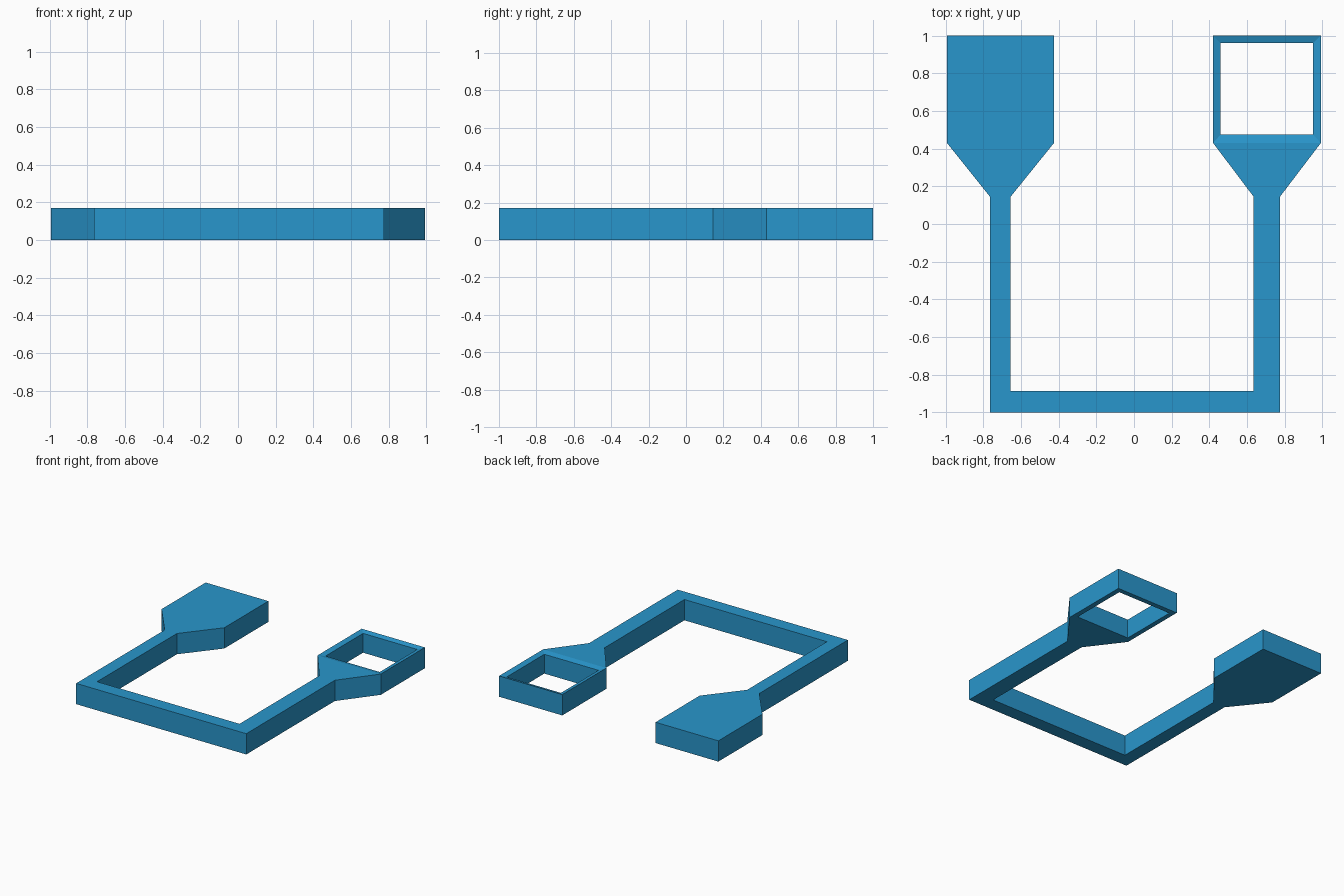
import bpy
import bmesh

if "Cube" in bpy.data.objects:
    bpy.data.objects.remove(bpy.data.objects["Cube"])

H = 0.17      # thickness
DISH = 0.012  # slight inward slope of the window rim

blue = bpy.data.materials.new("blue")
blue.diffuse_color = (0.022, 0.305, 0.604, 1.0)
blue.use_nodes = True
blue.node_tree.nodes["Principled BSDF"].inputs["Base Color"].default_value = blue.diffuse_color


def square(x0, x1, y0, y1, z):
    return [(x0, y0, z), (x1, y0, z), (x1, y1, z), (x0, y1, z)]


bm = bmesh.new()


def ring(points):
    return [bm.verts.new(p) for p in points]


def bridge(a, b):
    n = len(a)
    for i in range(n):
        bm.faces.new((a[i], a[(i + 1) % n], b[(i + 1) % n], b[i]))


# U-shaped band with the solid paddle and both tapered necks
outline = [(-0.765, -1), (0.775, -1), (0.775, 0.145), (0.992, 0.43),
           (0.42, 0.43), (0.635, 0.145), (0.635, -0.887), (-0.655, -0.887),
           (-0.655, 0.145), (-0.425, 0.43), (-0.425, 1), (-0.993, 1),
           (-0.993, 0.43), (-0.765, 0.145)]
low = ring([(x, y, 0) for x, y in outline])
high = ring([(x, y, H) for x, y in outline])
bm.faces.new(low)
bm.faces.new(high)
bridge(low, high)

# Open square window head: loops run around the frame cross-section
outer = (0.42, 0.992, 0.43, 1.0)
inner = (0.46, 0.95, 0.475, 0.96)
loops = [ring(square(*outer, 0)), ring(square(*outer, H)),
         ring(square(*inner, H - DISH)), ring(square(*inner, 0))]
for i in range(4):
    bridge(loops[i], loops[(i + 1) % 4])

# Remove the hidden walls where the head meets its neck, then weld
hidden = [f for f in bm.faces
          if all(abs(v.co.y - 0.43) < 1e-4 and v.co.x > 0 for v in f.verts)]
bmesh.ops.delete(bm, geom=hidden, context='FACES_ONLY')
bmesh.ops.remove_doubles(bm, verts=bm.verts[:], dist=1e-4)
bmesh.ops.recalc_face_normals(bm, faces=bm.faces[:])

mesh = bpy.data.meshes.new("clamp_frame")
bm.to_mesh(mesh)
bm.free()
mesh.materials.append(blue)
obj = bpy.data.objects.new("clamp_frame", mesh)
bpy.context.collection.objects.link(obj)
